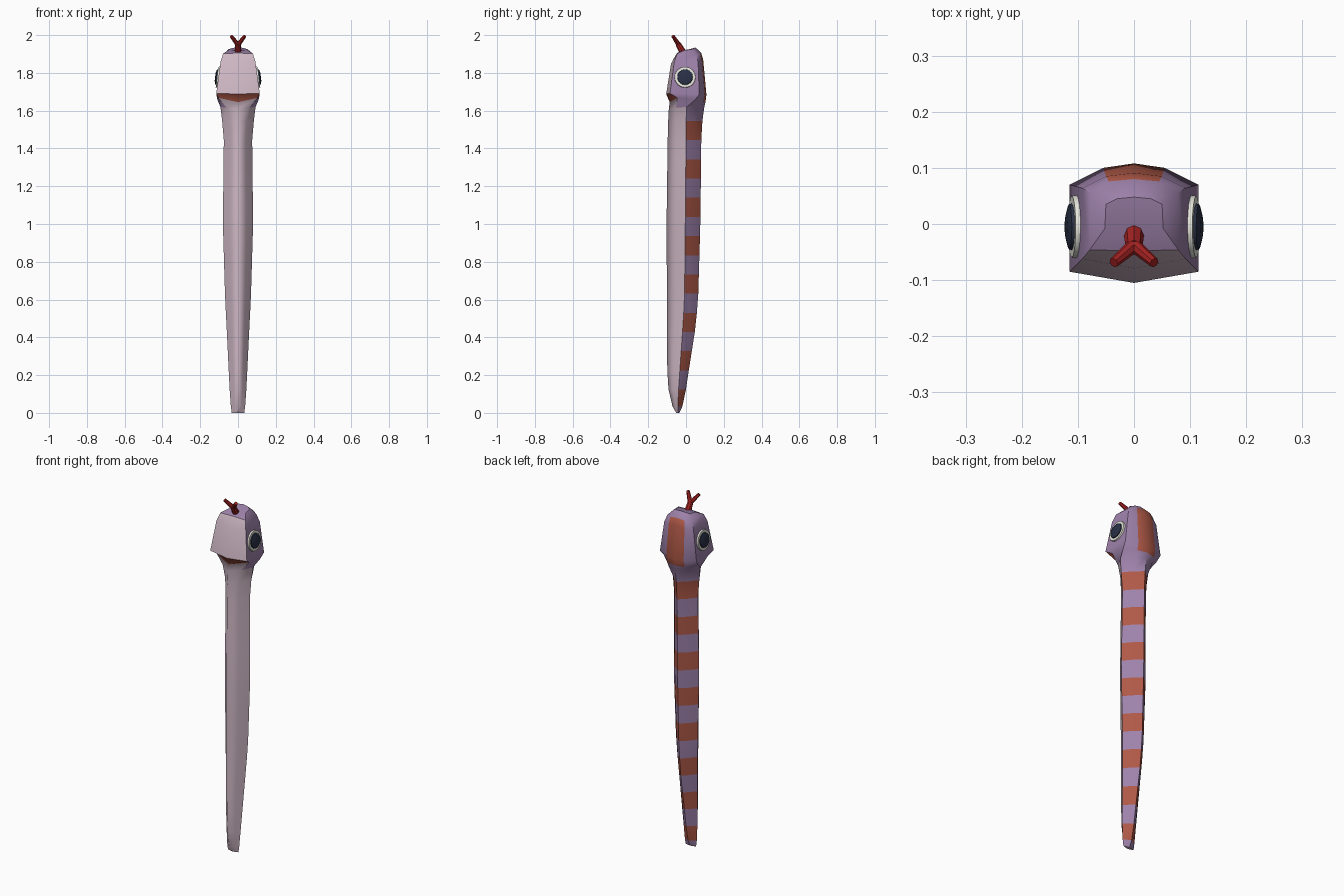
import bpy, bmesh, math
from mathutils import Vector, Matrix

cube = bpy.data.objects.get("Cube")
if cube:
    bpy.data.objects.remove(cube, do_unlink=True)


def material(name, srgb):
    lin = [c / 12.92 if c <= 0.04045 else ((c + 0.055) / 1.055) ** 2.4 for c in srgb]
    m = bpy.data.materials.new(name)
    m.use_nodes = True
    m.diffuse_color = (*lin, 1)
    m.node_tree.nodes["Principled BSDF"].inputs["Base Color"].default_value = (*lin, 1)
    return m


PURPLE = material("purple skin", (0.62, 0.51, 0.67))
PINK = material("pale pink belly", (0.81, 0.72, 0.77))
ORANGE = material("burnt orange stripe", (0.69, 0.35, 0.28))
WHITE = material("eye white", (0.91, 0.91, 0.87))
DARK = material("dark pupil", (0.16, 0.19, 0.27))
RED = material("red tongue", (0.64, 0.13, 0.13))


def finish(bm, name, mats, angle):
    bmesh.ops.recalc_face_normals(bm, faces=bm.faces[:])
    me = bpy.data.meshes.new(name)
    bm.to_mesh(me)
    bm.free()
    for m in mats:
        me.materials.append(m)
    ob = bpy.data.objects.new(name, me)
    bpy.context.collection.objects.link(ob)
    bpy.ops.object.select_all(action='DESELECT')
    bpy.context.view_layer.objects.active = ob
    ob.select_set(True)
    bpy.ops.object.shade_smooth_by_angle(angle=math.radians(angle))
    return ob


# Body profile: z, half width, front y, back y, side corner y
KEYS = [(0.0, .033, -.052, -.035, -.043), (.05, .040, -.080, -.012, -.043),
        (.10, .043, -.091, -.004, -.041), (.22, .049, -.099, .014, -.033),
        (.45, .060, -.101, .050, -.017), (.60, .068, -.101, .064, -.008),
        (1.0, .080, -.103, .076, -.004), (1.45, .075, -.097, .081, .0),
        (1.6, .089, -.093, .090, .0)]


def body_ring(z):
    for a, b in zip(KEYS, KEYS[1:]):
        if z <= b[0]:
            t = (z - a[0]) / (b[0] - a[0])
            w, f, k, s = [p + (q - p) * t for p, q in zip(a[1:], b[1:])]
            return [(0, f, z), (.54 * w, s + .54 * (f - s), z), (w, s, z),
                    (.54 * w, s + .54 * (k - s), z), (0, k, z)]


# Half rings run from front centre to back centre; body rings sit on stripe edges
stripe_z = [.035] + [1.545 - .1015 * i for i in range(14, -1, -1)]
half_rings = [body_ring(z) for z in [0.0] + stripe_z]
NECK = len(half_rings) - 1
half_rings += [
    [(0, -.091, 1.61), (.060, -.052, 1.615), (.093, .004, 1.62), (.054, .080, 1.62), (0, .097, 1.62)],
    [(0, -.086, 1.645), (.104, -.046, 1.668), (.108, .045, 1.655), (.055, .091, 1.645), (0, .103, 1.645)],
    [(0, -.105, 1.688), (.115, -.085, 1.692), (.115, .070, 1.685), (.055, .100, 1.685), (0, .108, 1.685)],
    [(0, -.079, 1.85), (.092, -.062, 1.86), (.092, .064, 1.855), (.050, .085, 1.86), (0, .091, 1.87)],
    [(0, -.048, 1.905), (.079, -.046, 1.902), (.078, .055, 1.895), (.045, .076, 1.90), (0, .080, 1.907)],
    [(0, -.012, 1.922), (.052, -.008, 1.920), (.050, .035, 1.925), (.03, .045, 1.932), (0, .048, 1.936)],
]


def skin_index(i, j):
    """0 purple, 1 pink, 2 orange, for ring gap i and half-ring segment j."""
    if i < NECK:
        return 1 if j < 2 else (2 if i % 2 == 1 else 0)
    h = i - NECK
    if h == 0:
        return 1 if j < 2 else 0
    if j == 0:
        return (1, 2, 1, 1, 0)[h - 1]
    return 2 if j == 3 and 2 <= h <= 4 else 0


# Body and head in one skin
bm = bmesh.new()
rings = []
for h in half_rings:
    full = h + [(-x, y, z) for x, y, z in h[3:0:-1]]
    rings.append([bm.verts.new(p) for p in full])
for i in range(len(rings) - 1):
    for j in range(8):
        k = (j + 1) % 8
        f = bm.faces.new((rings[i][j], rings[i][k], rings[i + 1][k], rings[i + 1][j]))
        f.material_index = skin_index(i, j if j < 4 else 7 - j)
bm.faces.new(rings[0]).material_index = 1
bm.faces.new(rings[-1])
skin = finish(bm, "body_and_head", [PURPLE, PINK, ORANGE], 38)

# Keep the belly ridge soft
for e in skin.data.edges:
    pts = [skin.data.vertices[v].co for v in e.vertices]
    if all(abs(p.x) < 1e-4 and p.y < -.04 and .01 < p.z < 1.64 for p in pts):
        e.use_edge_sharp = False


def frustum(bm, a, b, r1, r2, sides):
    a, b = Vector(a), Vector(b)
    d = b - a
    rot = Vector((0, 0, 1)).rotation_difference(d).to_matrix().to_4x4()
    bmesh.ops.create_cone(bm, cap_ends=True, segments=sides, radius1=r1, radius2=r2,
                          depth=d.length, matrix=Matrix.Translation((a + b) / 2) @ rot)


# Eyes, tilted with the cheeks
for side, sx in (("left", 1), ("right", -1)):
    n = Vector((sx, 0, .13)).normalized()
    c = Vector((sx * .104, -.005, 1.777))
    bm = bmesh.new()
    frustum(bm, c - n * .012, c + n * .007, .058, .055, 16)
    finish(bm, side + "_eye_white", [WHITE], 40)
    bm = bmesh.new()
    frustum(bm, c + n * .005, c + n * .012, .042, .040, 16)
    frustum(bm, c + n * .012, c + n * .017, .040, .022, 16)
    finish(bm, side + "_pupil", [DARK], 40)

# Forked tongue
bm = bmesh.new()
fork = (0, -.042, 1.953)
frustum(bm, (0, -.018, 1.912), fork, .018, .015, 8)
for sx in (1, -1):
    frustum(bm, (0, -.038, 1.948), (sx * .036, -.069, 1.995), .013, .009, 8)
finish(bm, "forked_tongue", [RED], 40)
